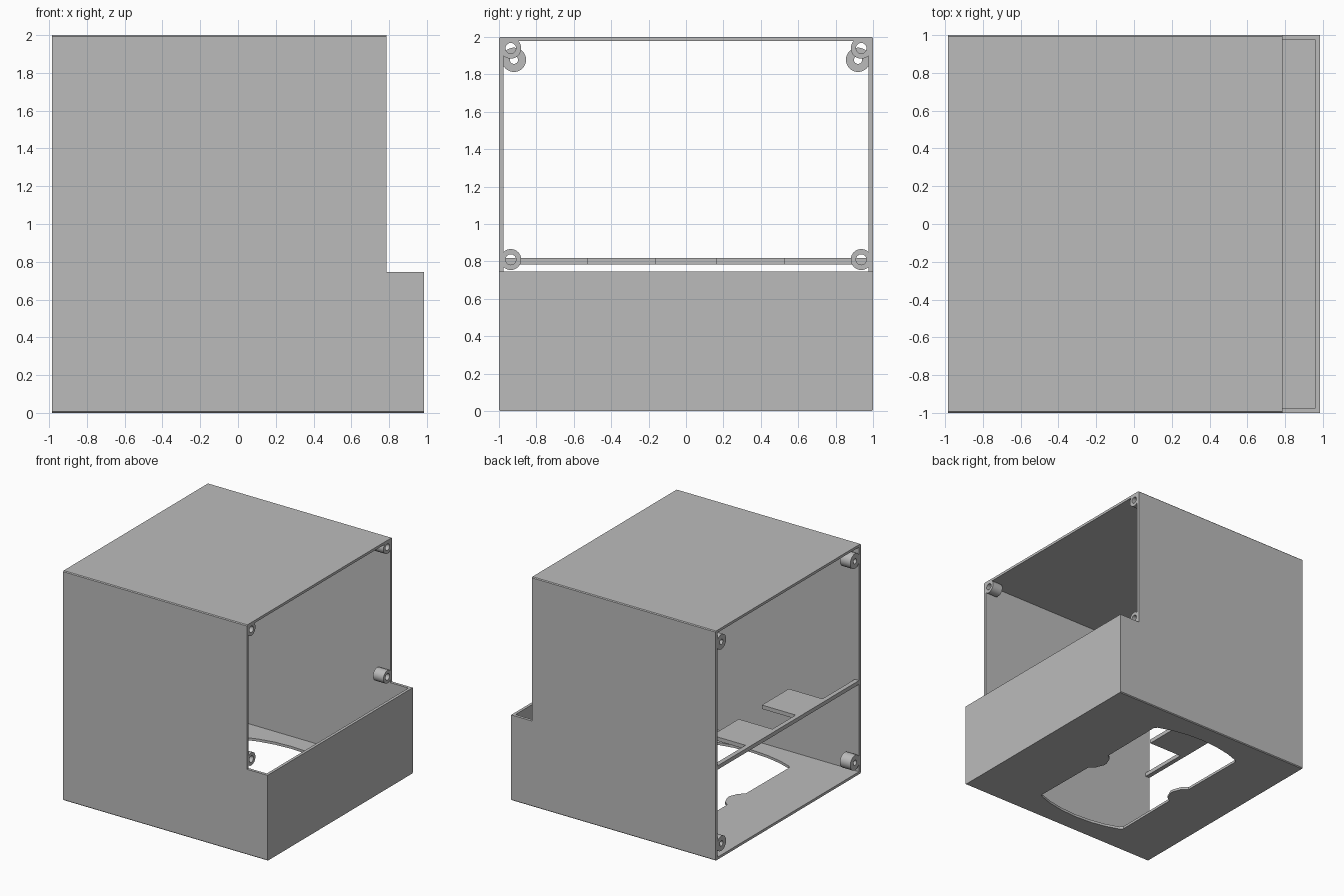
import bpy, bmesh, math
from mathutils import Matrix

if "Cube" in bpy.data.objects:
    bpy.data.objects.remove(bpy.data.objects["Cube"])

grey = bpy.data.materials.new("plain_grey")
grey.diffuse_color = (0.5, 0.5, 0.5, 1)
grey.use_nodes = True
grey.node_tree.nodes["Principled BSDF"].inputs["Base Color"].default_value = grey.diffuse_color

X0, X1, XE = -0.985, 0.785, 0.985   # open back end, upper opening, lower front
T = 0.025                           # wall thickness


def make(name, bm):
    bmesh.ops.recalc_face_normals(bm, faces=bm.faces)
    me = bpy.data.meshes.new(name)
    bm.to_mesh(me)
    bm.free()
    ob = bpy.data.objects.new(name, me)
    ob.data.materials.append(grey)
    bpy.context.collection.objects.link(ob)
    return ob


def prism(name, pts, axis, a, b, chamfer=None):
    """Extrude a 2D outline from a to b along y (x,z outline) or z (x,y outline)."""
    bm = bmesh.new()
    place = (lambda p: (p[0], a, p[1])) if axis == 'y' else (lambda p: (p[0], p[1], a))
    face = bm.faces.new([bm.verts.new(place(p)) for p in pts])
    res = bmesh.ops.extrude_face_region(bm, geom=[face])
    vs = [g for g in res['geom'] if isinstance(g, bmesh.types.BMVert)]
    bmesh.ops.translate(bm, verts=vs, vec=(0, b - a, 0) if axis == 'y' else (0, 0, b - a))
    if chamfer:
        edges = [e for e in bm.edges if chamfer(e)]
        bmesh.ops.recalc_face_normals(bm, faces=bm.faces)
        bmesh.ops.bevel(bm, geom=edges, offset=0.007, segments=1, affect='EDGES')
    return make(name, bm)


def cut(ob, cutter):
    cutter.hide_render = True
    mod = ob.modifiers.new("cut", 'BOOLEAN')
    mod.operation, mod.solver, mod.object = 'DIFFERENCE', 'EXACT', cutter
    bpy.context.view_layer.objects.active = ob
    bpy.ops.object.modifier_apply(modifier=mod.name)
    bpy.data.objects.remove(cutter)


def long_outer_edge(e):
    # chamfered edges: those running along x on the roof and floor
    (p, q) = (v.co for v in e.verts)
    along_x = abs(p.y - q.y) < 1e-5 and abs(p.z - q.z) < 1e-5
    return along_x and (p.z < 0.01 or p.z > 1.99)


# Housing: stepped solid, hollowed so the back end and front opening stay open
step = [(X0, 0), (XE, 0), (XE, 0.745), (X1, 0.745), (X1, 2), (X0, 2)]
housing = prism("housing", step, 'y', -1, 1, long_outer_edge)
hollow = prism("hollow_cutter", [(-1.3, 0.022), (XE - T, 0.022), (XE - T, 1.978), (-1.3, 1.978)],
               'y', -1 + T, 1 - T)
cut(housing, hollow)

# Floor opening: two lobes with bowed ends and a pinched waist
quarter = [(0.36, 0.015), (0.39, 0.09), (0.435, 0.125), (0.44, 0.72), (0.42, 0.745),
           (0.30, 0.785), (0.16, 0.812), (0, 0.822)]
half = quarter + [(-x, y) for x, y in reversed(quarter[:-1])]
outline = half + [(-x, -y) for x, y in half]
opening = prism("floor_cutter", [(x - 0.05, y) for x, y in outline], 'z', -0.1, 0.1)
cut(housing, opening)

# Shelf: narrow rail across the back end with two tabs
tab, rail = -0.62, -0.945
side = [(rail, 0.16), (tab, 0.16), (tab, 0.53), (rail, 0.53), (rail, 0.98)]
shelf_pts = [(x, -y) for x, y in reversed(side)] + side + [(X0, 0.98), (X0, -0.98)]
prism("shelf", shelf_pts, 'z', 0.783, 0.817)


# Screw posts: hollow tubes along x in the corners of both openings
def post(name, x, length, y, z, r, hole, n=32):
    bm = bmesh.new()
    rings = []
    for px, rad in ((x, r), (x + length, r), (x + length, hole), (x, hole)):
        rings.append([bm.verts.new((px, y + rad * math.cos(2 * math.pi * i / n),
                                    z + rad * math.sin(2 * math.pi * i / n))) for i in range(n)])
    for k in range(4):
        a, b = rings[k], rings[(k + 1) % 4]
        for i in range(n):
            j = (i + 1) % n
            bm.faces.new((a[i], a[j], b[j], b[i]))
    ob = make(name, bm)
    bpy.ops.object.select_all(action='DESELECT')
    ob.select_set(True)
    bpy.context.view_layer.objects.active = ob
    bpy.ops.object.shade_smooth_by_angle(angle=math.radians(35))


for s in (-1, 1):
    tag = "left" if s < 0 else "right"
    for level, z in (("lower", 0.81), ("upper", 1.94)):
        post(f"front_post_{level}_{tag}", X1, -0.1, s * 0.937, z, 0.056, 0.028)
    for level, z in (("lower", 0.122), ("upper", 1.878)):
        post(f"back_post_{level}_{tag}", X0, 0.1, s * 0.92, z, 0.065, 0.022)
